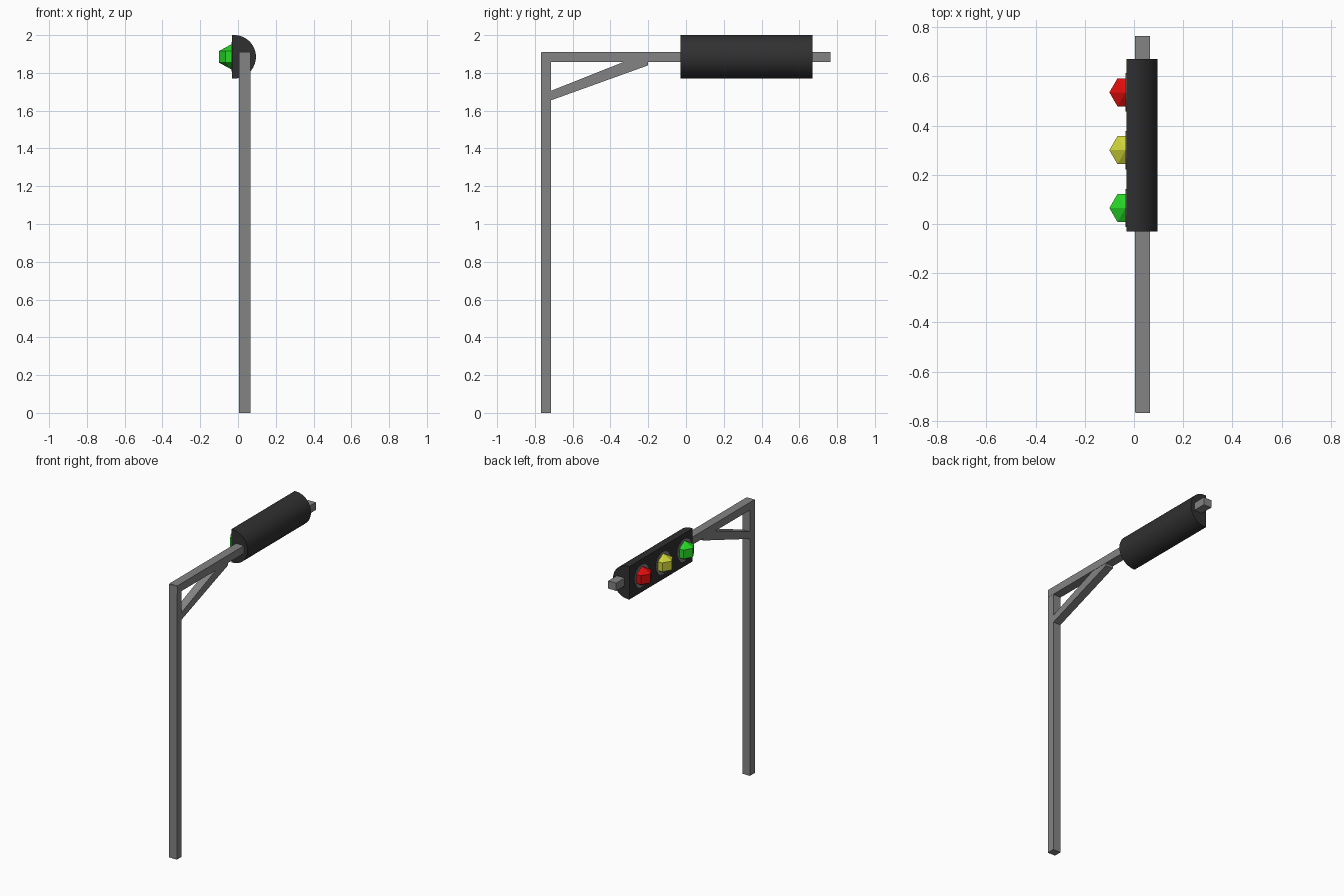
import bpy, bmesh, math
from mathutils import Vector

if "Cube" in bpy.data.objects:
    bpy.data.objects.remove(bpy.data.objects["Cube"])


def material(name, rgb):
    m = bpy.data.materials.new(name)
    m.diffuse_color = (*rgb, 1)
    m.use_nodes = True
    m.node_tree.nodes["Principled BSDF"].inputs["Base Color"].default_value = m.diffuse_color
    return m


GREY = material("steel_grey", (0.23, 0.23, 0.23))
BLACK = material("housing_black", (0.03, 0.03, 0.03))
LAMPS = {
    "green": (0.065, material("lamp_green", (0.02, 0.68, 0.02))),
    "yellow": (0.30, material("lamp_yellow", (0.62, 0.66, 0.04))),
    "red": (0.535, material("lamp_red", (0.75, 0.004, 0.004))),
}


def finish(name, bm, mat):
    bmesh.ops.recalc_face_normals(bm, faces=bm.faces)
    me = bpy.data.meshes.new(name)
    bm.to_mesh(me)
    bm.free()
    me.materials.append(mat)
    ob = bpy.data.objects.new(name, me)
    bpy.context.collection.objects.link(ob)
    return ob


def prism(name, points, offset, mat):
    """Extrude a closed 3D outline along an offset vector."""
    bm = bmesh.new()
    face = bm.faces.new([bm.verts.new(p) for p in points])
    ext = bmesh.ops.extrude_face_region(bm, geom=[face], use_keep_orig=True)
    verts = [g for g in ext["geom"] if isinstance(g, bmesh.types.BMVert)]
    bmesh.ops.translate(bm, verts=verts, vec=Vector(offset))
    return finish(name, bm, mat)


def side_prism(name, yz, x0, x1, mat):
    return prism(name, [(x0, y, z) for y, z in yz], (x1 - x0, 0, 0), mat)


# Post, arm and diagonal brace
side_prism("post", [(-0.768, 0), (-0.714, 0), (-0.714, 1.909), (-0.768, 1.909)],
           0.006, 0.065, GREY)
side_prism("arm", [(-0.764, 1.857), (0.764, 1.857), (0.764, 1.911), (-0.764, 1.911)],
           0.005, 0.066, GREY)
side_prism("brace", [(-0.72, 1.653), (-0.20, 1.84), (-0.20, 1.87), (-0.30, 1.87), (-0.72, 1.703)],
           0.007, 0.064, GREY)

# Half-round signal housing with a flat lamp face
CZ, R, CX, FACE = 1.885, 0.115, -0.02, -0.031
N = 24
outline = [(FACE, CZ - R)]
for i in range(N + 1):
    a = -math.pi / 2 + math.pi * i / N
    outline.append((CX + R * math.cos(a), CZ + R * math.sin(a)))
outline.append((FACE, CZ + R))
housing = prism("signal_housing", [(x, -0.03, z) for x, z in outline], (0, 0.70, 0), BLACK)
bpy.context.view_layer.objects.active = housing
housing.select_set(True)
bpy.ops.object.shade_smooth_by_angle(angle=math.radians(30))

# Faceted lamps, each on a thin grey reflector disc
for colour, (y, mat) in LAMPS.items():
    disc = [(FACE, y + 0.078 * math.cos(math.tau * i / 16), CZ + 0.078 * math.sin(math.tau * i / 16))
            for i in range(16)]
    prism(colour + "_reflector", disc, (-0.003, 0, 0), GREY)

    bm = bmesh.new()
    centre = Vector((-0.034, y, CZ))
    rings = [[bm.verts.new(centre + Vector((0.066 * math.cos(math.tau * i / 6),
                                            0.066 * math.sin(math.tau * i / 6), z)))
              for i in range(6)] for z in (-0.031, 0.031)]
    poles = [bm.verts.new(centre + Vector((0, 0, z))) for z in (-0.067, 0.067)]
    for i in range(6):
        j = (i + 1) % 6
        bm.faces.new((rings[0][i], rings[0][j], rings[1][j], rings[1][i]))
        for ring, pole in zip(rings, poles):
            bm.faces.new((ring[i], ring[j], pole))
    finish(colour + "_lamp", bm, mat)
